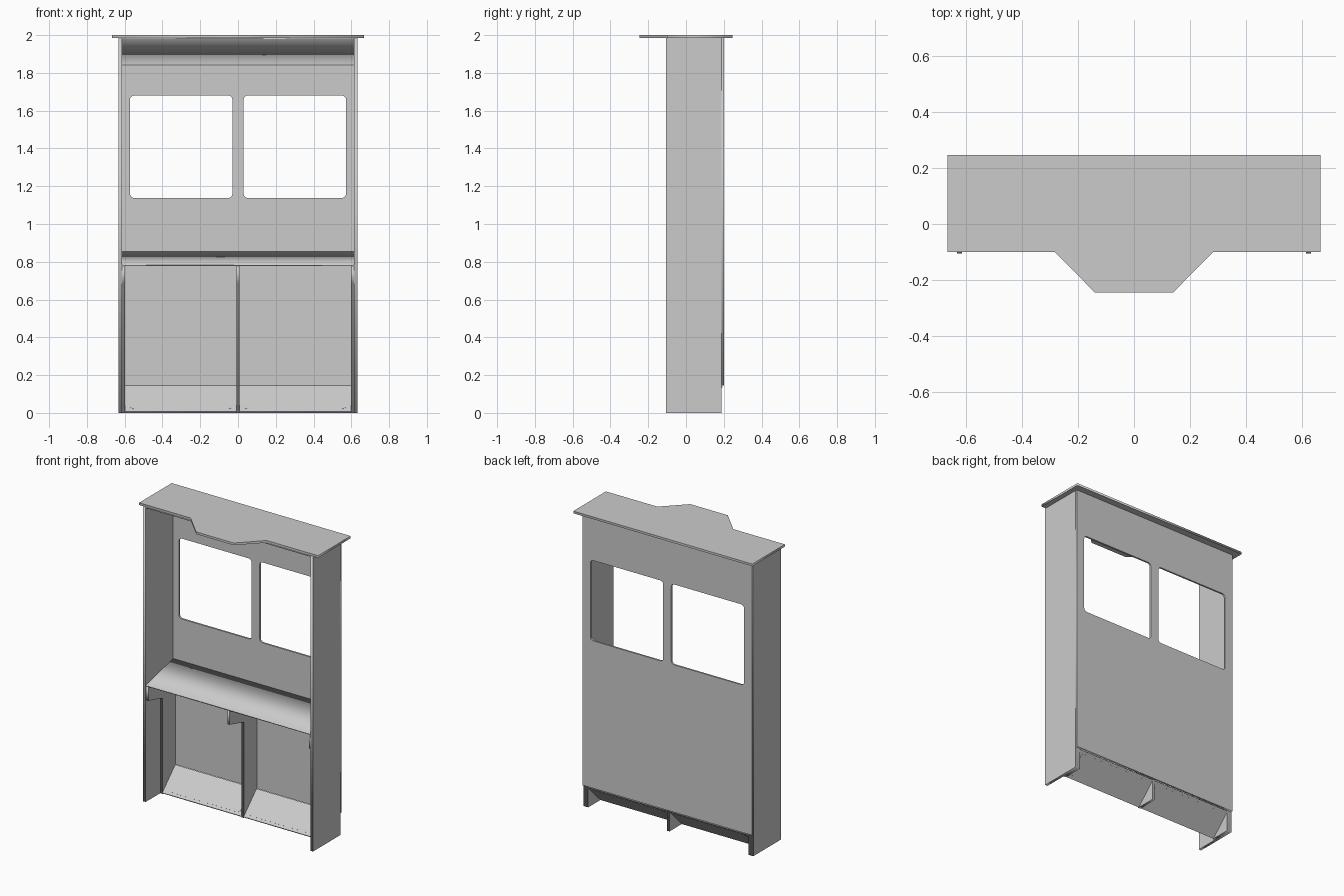
import bpy
from math import sin, cos, pi, sqrt
from mathutils import Matrix, Vector

if "Cube" in bpy.data.objects:
    bpy.data.objects.remove(bpy.data.objects["Cube"])


def shape(name, loops, u, v, origin, depth):
    """Filled outline (extra loops become holes) in plane u/v, extruded along u x v from origin."""
    cu = bpy.data.curves.new(name + "_outline", 'CURVE')
    cu.dimensions = '2D'
    cu.fill_mode = 'BOTH'
    cu.extrude = depth / 2
    for pts in loops:
        s = cu.splines.new('POLY')
        s.points.add(len(pts) - 1)
        for p, (a, b) in zip(s.points, pts):
            p.co = (a, b, 0, 1)
        s.use_cyclic_u = True
    tmp = bpy.data.objects.new(name + "_tmp", cu)
    bpy.context.collection.objects.link(tmp)
    bpy.context.view_layer.update()
    dg = bpy.context.evaluated_depsgraph_get()
    me = bpy.data.meshes.new_from_object(tmp.evaluated_get(dg))
    bpy.data.objects.remove(tmp)
    u, v = Vector(u), Vector(v)
    w = u.cross(v)
    m = Matrix((u, v, w)).transposed().to_4x4()
    m.translation = Vector(origin) + w * depth / 2
    me.transform(m)
    me.name = name
    ob = bpy.data.objects.new(name, me)
    bpy.context.collection.objects.link(ob)
    return ob


def rect(x0, x1, y0, y1):
    return [(x0, y0), (x1, y0), (x1, y1), (x0, y1)]


def rounded(x0, x1, y0, y1, r, n=5):
    pts = []
    corners = [(x1 - r, y1 - r), (x0 + r, y1 - r), (x0 + r, y0 + r), (x1 - r, y0 + r)]
    for k, (cx, cy) in enumerate(corners):
        for i in range(n + 1):
            a = (k + i / n) * pi / 2
            pts.append((cx + r * cos(a), cy + r * sin(a)))
    return pts


X, Y, Z = (1, 0, 0), (0, 1, 0), (0, 0, 1)


def across(name, profile, x0, x1):
    """Side profile (y, z) extruded along x."""
    return shape(name, [profile], Y, Z, (x0, 0, 0), x1 - x0)


# Roof board with the protruding front
half = [(0.14, -0.245), (0.283, -0.1), (0.667, -0.1), (0.667, 0.247)]
shape("roof_board", [half + [(-x, y) for x, y in reversed(half)]], X, Y, (0, 0, 1.985), 0.015)

# Back board with two rounded windows
shape("back_board", [rect(-0.631, 0.631, 0.145, 1.985),
                     rounded(-0.572, -0.03, 1.138, 1.68, 0.022),
                     rounded(0.03, 0.572, 1.138, 1.68, 0.022)], X, Z, (0, 0.2, 0), 0.012)

# Side boards
for side, x0 in (("left", -0.633), ("right", 0.615)):
    across(side + "_side_board", rect(-0.105, 0.188, 0, 1.985), x0, x0 + 0.018)

# Sloped shelf and sloped ceiling panel
across("shelf", [(-0.1, 0.778), (0.188, 0.848), (0.188, 0.855), (-0.1, 0.785)], -0.615, 0.615)
across("ceiling_panel", [(-0.1, 1.978), (0.188, 1.842), (0.188, 1.85), (-0.1, 1.985)],
       -0.615, 0.615)

# Support legs with a bracket under the shelf
leg = [(0.05, 0), (0.188, 0), (0.188, 0.848), (-0.1, 0.778), (-0.1, 0.685), (0.05, 0.645)]
for label, x in (("left", -0.606), ("centre", 0), ("right", 0.606)):
    across(label + "_leg", leg, x - 0.0085, x + 0.0085)

# Sloped kick panels with a nearly flush rounded plate in each
d = sqrt(0.5)
slope = Vector((0, d, d))
normal = Vector((0, -d, d))
foot = Vector((0, 0.048, 0.008))
for label, a, b in (("left", -0.598, -0.0085), ("right", 0.0085, 0.598)):
    shape(label + "_kick_panel", [rect(a, b, 0, 0.194)], X, slope, foot - normal * 0.012, 0.012)
    c = (-0.572, -0.03) if a < -0.1 else (0.03, 0.572)
    shape(label + "_kick_plate", [rounded(*c, 0.018, 0.176, 0.022)], X, slope,
          foot - normal * 0.013, 0.014)
